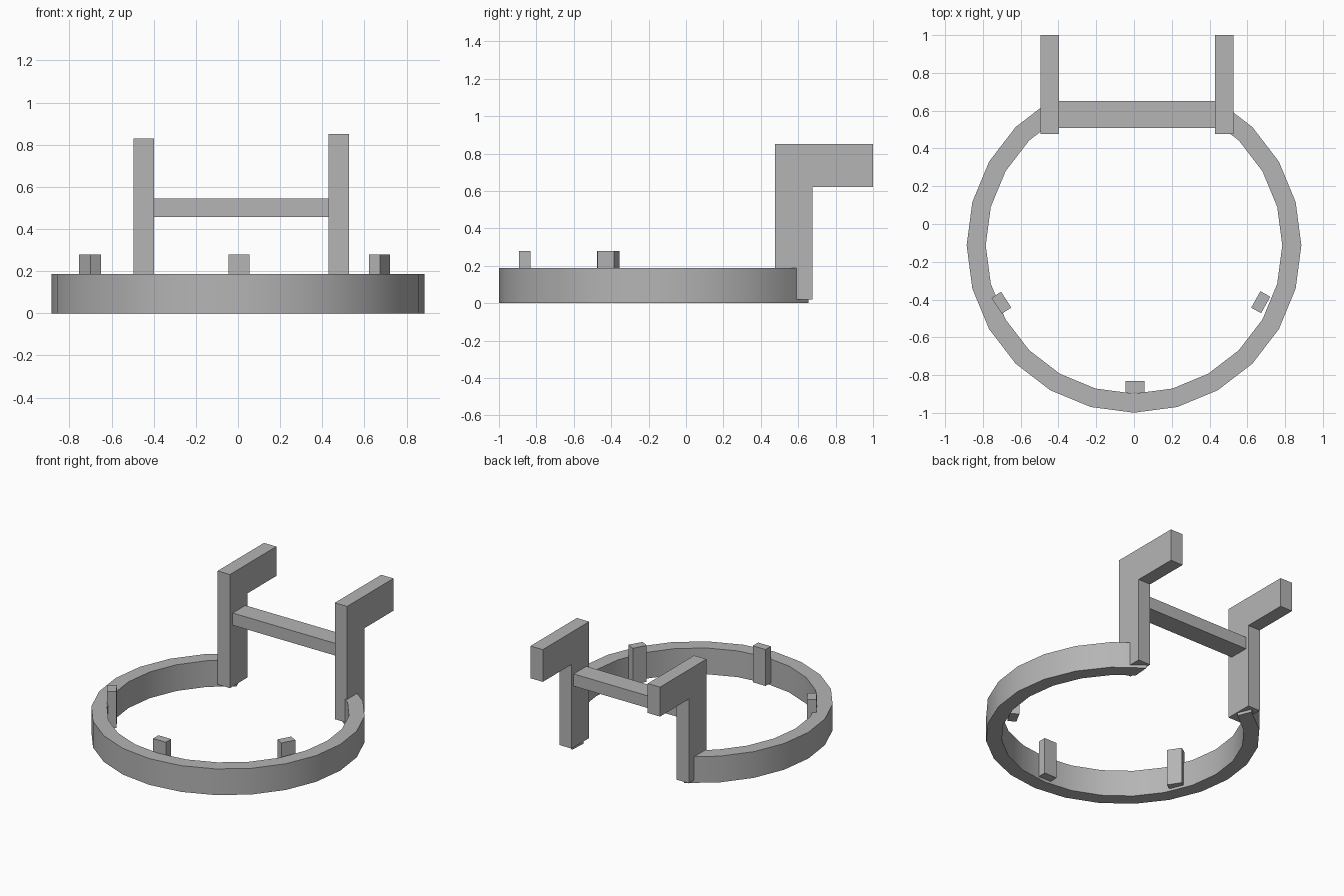
import bpy, bmesh
from math import sin, cos, radians

if "Cube" in bpy.data.objects:
    bpy.data.objects.remove(bpy.data.objects["Cube"])

CY, R_OUT, R_IN, H = -0.113, 0.886, 0.785, 0.187

grey = bpy.data.materials.new("dark_grey")
grey.diffuse_color = (0.46, 0.46, 0.46, 1)
grey.use_nodes = True
grey.node_tree.nodes["Principled BSDF"].inputs["Base Color"].default_value = grey.diffuse_color


def prism(name, outline, to_3d, lo, hi):
    """Extrude a closed 2D outline from lo to hi; to_3d maps (u, v, w) to x, y, z."""
    bm = bmesh.new()
    face = bm.faces.new([bm.verts.new(to_3d(u, v, lo)) for u, v in outline])
    ext = bmesh.ops.extrude_face_region(bm, geom=[face])
    shift = [b - a for a, b in zip(to_3d(0, 0, lo), to_3d(0, 0, hi))]
    verts = [g for g in ext['geom'] if isinstance(g, bmesh.types.BMVert)]
    bmesh.ops.translate(bm, verts=verts, vec=shift)
    bmesh.ops.recalc_face_normals(bm, faces=bm.faces)
    me = bpy.data.meshes.new(name)
    bm.to_mesh(me)
    bm.free()
    me.materials.append(grey)
    ob = bpy.data.objects.new(name, me)
    bpy.context.collection.objects.link(ob)
    return ob


def box(name, center, size, angle=0):
    bpy.ops.mesh.primitive_cube_add(size=1, location=center, rotation=(0, 0, radians(angle)))
    ob = bpy.context.object
    ob.name = name
    ob.scale = size
    ob.data.materials.append(grey)
    return ob


# Open ring: 20 of 24 segments, inner ends trimmed to finish inside the posts
def arc(r, angles):
    return [(r * cos(radians(a)), CY + r * sin(radians(a))) for a in angles]


steps = list(range(-240, 61, 15))
inner = [(0.434, 0.535)] + arc(R_IN, reversed(steps[1:-1])) + [(-0.403, 0.559)]
ring = prism("open_ring", arc(R_OUT, steps) + inner,
             lambda u, v, w: (u, v, w), 0, H)
bpy.ops.object.select_all(action='DESELECT')
ring.select_set(True)
bpy.context.view_layer.objects.active = ring
bpy.ops.object.shade_smooth_by_angle(angle=radians(30))

# Upright posts with rearward arms; the left one is slightly shorter
for name, x0, x1, top in (("left_post", -0.495, -0.398, 0.83),
                          ("right_post", 0.43, 0.527, 0.85)):
    profile = [(0.477, 0.02), (0.675, 0.02), (0.675, 0.62),
               (1.0, 0.62), (1.0, top), (0.477, top)]
    prism(name, profile, lambda u, v, w: (w, u, v), x0, x1)

# Crossbar between the posts
box("crossbar", (0.015, 0.58, 0.50), (0.83, 0.143, 0.087))

# Small retaining tabs inside the ring
for name, x, y, angle in (("front_tab", 0.005, -0.862, 0),
                          ("right_tab", 0.671, -0.414, 61),
                          ("left_tab", -0.702, -0.417, 123)):
    box(name, (x, y, 0.148), (0.10, 0.06, 0.26), angle)
